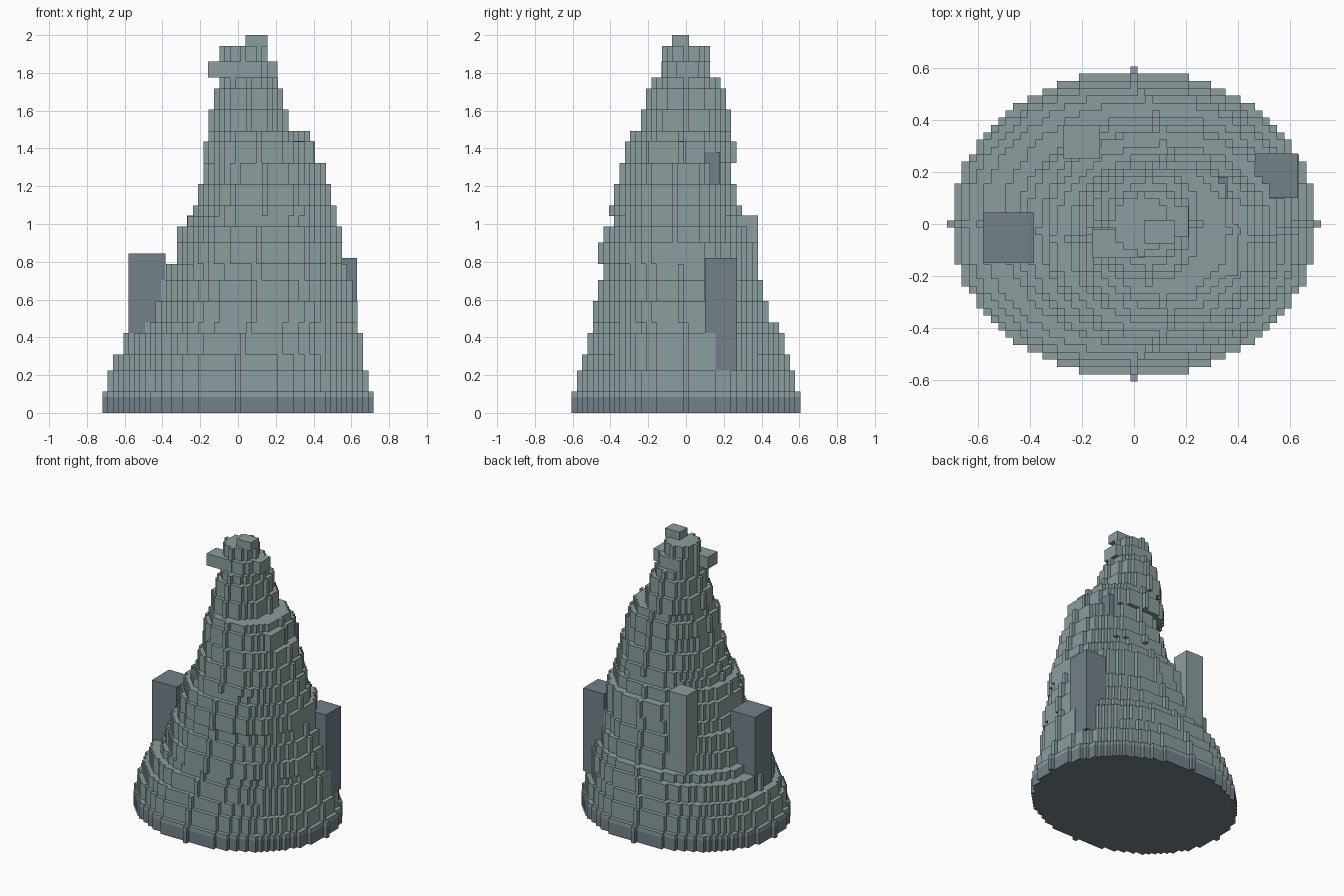
import bpy, bmesh
from mathutils import Vector

if "Cube" in bpy.data.objects:
    bpy.data.objects.remove(bpy.data.objects["Cube"])

U = 2 / 71  # size of one block cell


def material(name, rgb):
    m = bpy.data.materials.new(name)
    m.diffuse_color = (*rgb, 1)
    m.use_nodes = True
    m.node_tree.nodes["Principled BSDF"].inputs["Base Color"].default_value = m.diffuse_color
    return m


LIGHT = material("pale_stone", (0.26, 0.34, 0.34))
DARK = material("dark_stone", (0.17, 0.22, 0.25))


def finish(bm, name, mat):
    me = bpy.data.meshes.new(name)
    bm.to_mesh(me)
    bm.free()
    me.materials.append(mat)
    ob = bpy.data.objects.new(name, me)
    bpy.context.collection.objects.link(ob)


def ellipse_cells(x0, x1, y0, y1):
    """Grid cells filling the ellipse inside the given bounds."""
    a, b = round(x0 / U + .5), round(x1 / U - .5)
    c, d = round(y0 / U + .5), round(y1 / U - .5)
    cx, cy, rx, ry = (a + b) / 2, (c + d) / 2, (b - a) / 2, (d - c) / 2
    return {(i, j) for i in range(a, b + 1) for j in range(c, d + 1)
            if ((i - cx) / rx) ** 2 + ((j - cy) / ry) ** 2 <= 1.001}


def stepped_solid(name, layers, mat, z=0):
    """Outer skin of stacked cell layers; layers = [(top, cells)]."""
    bm = bmesh.new()

    def quad(*pts):
        bm.faces.new([bm.verts.new(Vector(p) * U) for p in pts])

    for n, (top, cells) in enumerate(layers):
        below = layers[n - 1][1] if n else set()
        above = layers[n + 1][1] if n + 1 < len(layers) else set()
        for i, j in cells:
            l, r, f, b = i - .5, i + .5, j - .5, j + .5
            if (i, j) not in above:
                quad((l, f, top), (r, f, top), (r, b, top), (l, b, top))
            if (i, j) not in below:
                quad((l, b, z), (r, b, z), (r, f, z), (l, f, z))
            for di, dj, p, q in ((1, 0, (r, f), (r, b)), (-1, 0, (l, b), (l, f)),
                                 (0, 1, (r, b), (l, b)), (0, -1, (l, f), (r, f))):
                if (i + di, j + dj) not in cells:
                    quad((*p, z), (*q, z), (*q, top), (*p, top))
        z = top
    bmesh.ops.remove_doubles(bm, verts=bm.verts, dist=1e-5)
    # merge coplanar cells into larger slabs
    bmesh.ops.dissolve_limit(bm, angle_limit=0.01, verts=bm.verts, edges=bm.edges)
    finish(bm, name, mat)


def block(name, x0, x1, y0, y1, z0, z1, mat):
    bm = bmesh.new()
    bmesh.ops.create_cube(bm, size=1)
    for v in bm.verts:
        v.co = ((x0 + x1) / 2 + v.co.x * (x1 - x0),
                (y0 + y1) / 2 + v.co.y * (y1 - y0),
                (z0 + z1) / 2 + v.co.z * (z1 - z0))
    finish(bm, name, mat)


# Dark foot slab
foot = ellipse_cells(-.72, .72, -.61, .61)
stepped_solid("foot_slab", [(3, foot)], DARK)

# Stepped spire: top (in cells), x min, x max, y min, y max
profile = [
    (4, -.72, .72, -.61, .61), (8, -.69, .69, -.58, .58),
    (11, -.66, .66, -.55, .55), (15, -.605, .66, -.52, .52),
    (17, -.52, .63, -.495, .49), (21, -.47, .63, -.495, .43),
    (25, -.44, .605, -.465, .41), (28, -.385, .575, -.44, .38),
    (32, -.355, .575, -.465, .375), (35, -.325, .545, -.44, .32),
    (37, -.27, .52, -.41, .30), (39, -.24, .52, -.41, .295),
    (43, -.215, .49, -.38, .27), (47, -.19, .46, -.355, .235),
    (51, -.185, .405, -.325, .265), (53, -.16, .38, -.295, .235),
    (57, -.16, .265, -.24, .235), (61, -.13, .235, -.21, .21),
    (63, -.105, .21, -.185, .18), (66, -.10, .18, -.155, .155),
    (69, -.10, .155, -.13, .125)]
stepped_solid("rock_spire", [(t, ellipse_cells(*e)) for t, *e in profile], LIGHT, 3)

# Crown blocks
block("crown_cap", .04, .155, -.075, .015, 1.94, 2, LIGHT)
block("crown_left_block", -.16, .04, -.13, -.02, 1.775, 1.86, LIGHT)
block("crown_right_block", .04, .21, -.05, .07, 1.775, 1.86, LIGHT)

# Buttress blocks
block("left_pillar", -.58, -.385, -.15, .045, .25, .845, DARK)
block("right_pillar", .465, .63, .10, .27, .225, .82, DARK)
block("back_pillar", -.27, -.13, .25, .38, .45, 1.045, LIGHT)
block("upper_front_block", .24, .40, -.20, 0, 1.1, 1.44, LIGHT)
block("upper_back_block", .2, .36, .03, .18, 1.21, 1.38, DARK)
